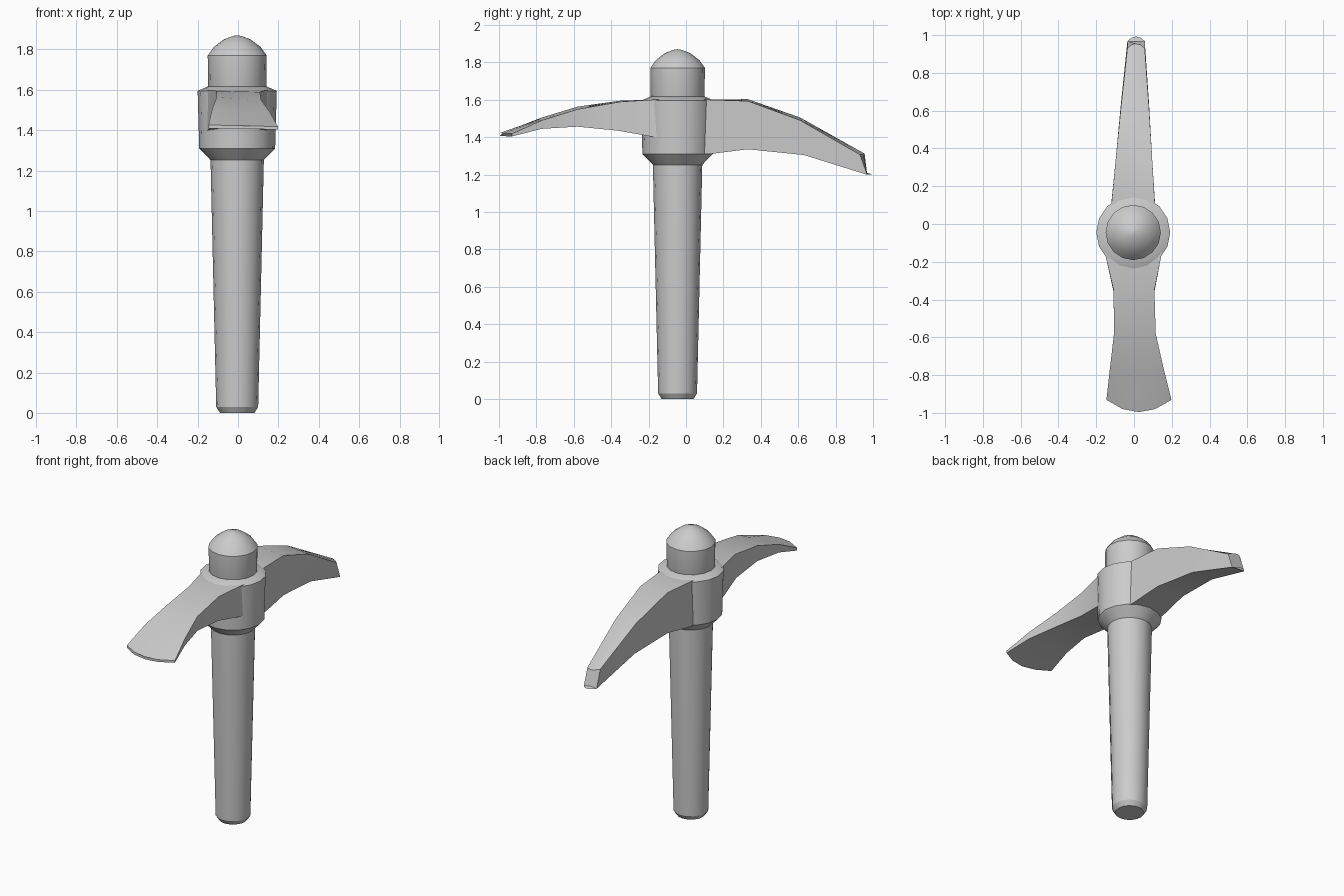
import bpy, bmesh, math

if "Cube" in bpy.data.objects:
    bpy.data.objects.remove(bpy.data.objects["Cube"])

CX, CY, SIDES = -0.004, -0.045, 16


def finish(bm, name, angle):
    bmesh.ops.recalc_face_normals(bm, faces=bm.faces)
    me = bpy.data.meshes.new(name)
    bm.to_mesh(me)
    bm.free()
    ob = bpy.data.objects.new(name, me)
    bpy.context.collection.objects.link(ob)
    bpy.ops.object.select_all(action='DESELECT')
    bpy.context.view_layer.objects.active = ob
    ob.select_set(True)
    bpy.ops.object.shade_smooth_by_angle(angle=math.radians(angle))
    return ob


def skin(bm, rings):
    for a, b in zip(rings, rings[1:]):
        n = len(a)
        for i in range(n):
            bm.faces.new((a[i], a[(i + 1) % n], b[(i + 1) % n], b[i]))
    bm.faces.new(rings[0])
    bm.faces.new(rings[-1])


def lathe(name, profile):
    bm = bmesh.new()
    rings = []
    for r, z in profile:
        rings.append([bm.verts.new((CX + r * math.cos(2 * math.pi * i / SIDES),
                                    CY + r * math.sin(2 * math.pi * i / SIDES), z))
                      for i in range(SIDES)])
    skin(bm, rings)
    return finish(bm, name, 28)


def blade(name, stations, cols=5):
    """Loft of sections: x left, x right, top y, top z, bottom y, bottom z, bow, roll."""
    bm = bmesh.new()
    rings = []
    for xl, xr, yt, zt, yb, zb, bow, roll in stations:
        top, bottom = [], []
        for i in range(cols):
            t = i / (cols - 1)
            dy = bow * (2 * t - 1) ** 2
            x = xl + (xr - xl) * t
            top.append(bm.verts.new((x, yt + dy, zt - roll * t)))
            bottom.append(bm.verts.new((x, yb + dy, zb - roll * t * 0.5)))
        rings.append(top + bottom[::-1])
    skin(bm, rings)
    return finish(bm, name, 28)


# Tapered handle
lathe("handle", [(0.085, 0), (0.104, 0.03), (0.132, 1.25), (0.132, 1.28)])

# Socket collar around the handle
lathe("collar", [(0.13, 1.25), (0.188, 1.31), (0.196, 1.595), (0.145, 1.617)])

# Domed handle end above the head
lathe("handle_cap", [(0.14, 1.60), (0.144, 1.615), (0.146, 1.77), (0.116, 1.812),
                     (0.066, 1.85), (0.02, 1.867), (0.001, 1.87)])

# Narrow pick arm towards the back
blade("pick_arm", [
    (-0.13, 0.12, 0.00, 1.600, 0.00, 1.31, 0, 0),
    (-0.118, 0.11, 0.12, 1.600, 0.13, 1.31, 0, 0),
    (-0.098, 0.097, 0.33, 1.603, 0.33, 1.34, 0, 0.010),
    (-0.07, 0.08, 0.61, 1.505, 0.63, 1.312, 0, 0.015),
    (-0.035, 0.057, 0.955, 1.318, 0.993, 1.205, -0.025, 0.012)])

# Flared adze arm towards the front
blade("adze_arm", [
    (-0.16, 0.155, -0.10, 1.600, -0.10, 1.39, 0, 0),
    (-0.148, 0.142, -0.18, 1.600, -0.18, 1.402, 0, 0),
    (-0.108, 0.108, -0.35, 1.595, -0.36, 1.437, 0, 0.006),
    (-0.106, 0.115, -0.58, 1.563, -0.58, 1.463, 0, 0.014),
    (-0.128, 0.158, -0.77, 1.505, -0.77, 1.452, 0, 0.015),
    (-0.146, 0.198, -0.996, 1.426, -0.996, 1.408, 0.065, 0.008)])
